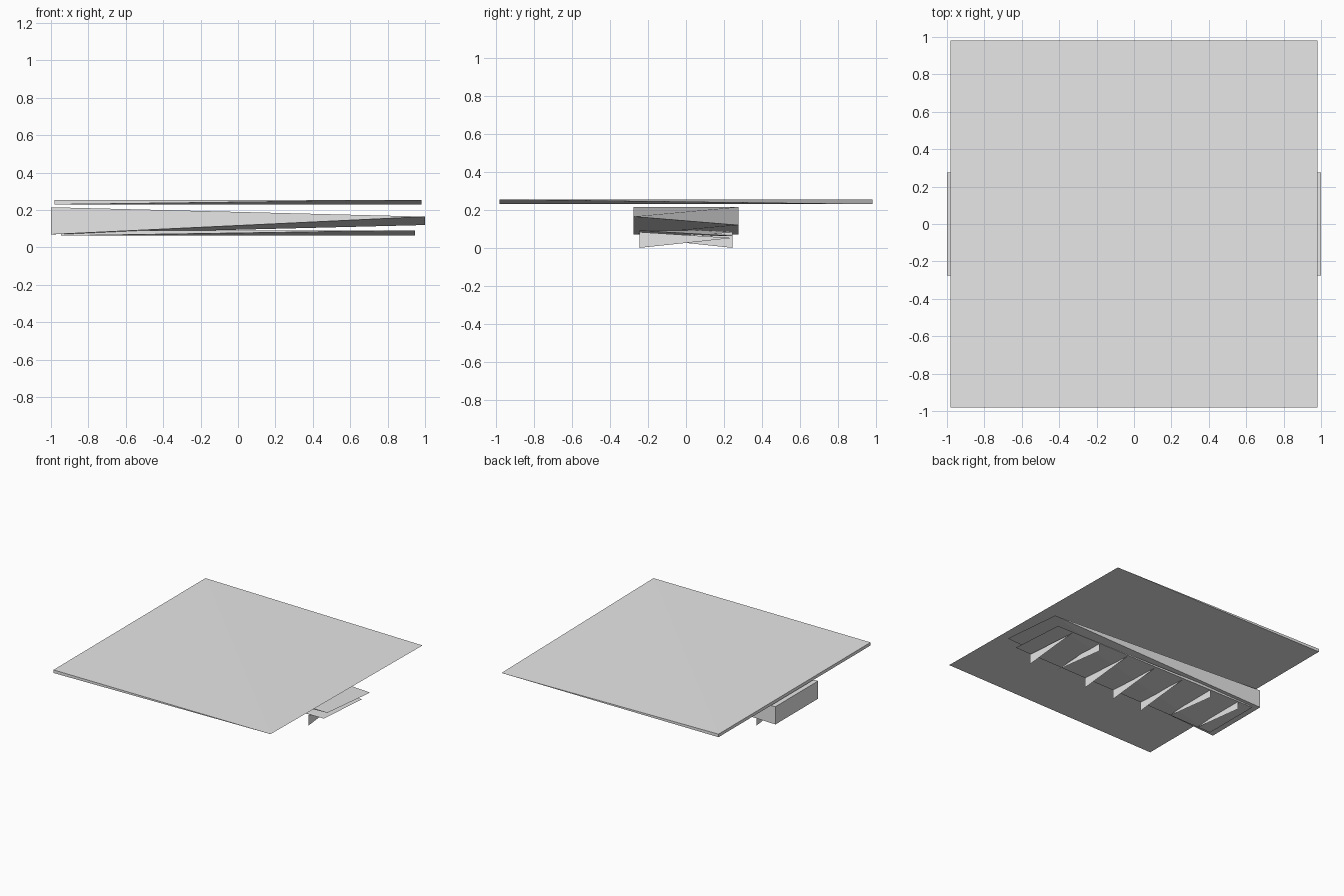
import bpy

cube = bpy.data.objects.get("Cube")
if cube:
    bpy.data.objects.remove(cube, do_unlink=True)


def make_material(name, value):
    mat = bpy.data.materials.new(name)
    mat.use_nodes = True
    colour = (value, value, value, 1)
    mat.diffuse_color = colour
    mat.node_tree.nodes["Principled BSDF"].inputs["Base Color"].default_value = colour
    return mat


def make_object(name, verts, faces, mat):
    mesh = bpy.data.meshes.new(name)
    mesh.from_pydata(verts, [], faces)
    mesh.materials.append(mat)
    obj = bpy.data.objects.new(name, mesh)
    bpy.context.collection.objects.link(obj)
    return obj


def twisted_wedge(name, half_x, half_y, bottom, top, tip_front, tip_back, mat):
    """Thick end on -x, narrowing to one tilted edge on +x."""
    x, y = half_x, half_y
    verts = [(-x, -y, bottom), (-x, y, bottom), (-x, y, top), (-x, -y, top),
             (x, -y, tip_front), (x, y, tip_back)]
    faces = [(0, 3, 2, 1),             # thick end
             (0, 4, 3), (1, 2, 5),     # front and back sides
             (3, 4, 2), (4, 5, 2),     # top
             (0, 1, 5), (0, 5, 4)]     # underside
    return make_object(name, verts, faces, mat)


grey = make_material("light grey", 0.8)
pale = make_material("pale grey", 0.86)

# Wide top panel, housing beneath it and the thin tray under the housing
twisted_wedge("top_panel", 0.98, 0.98, 0.23, 0.255, 0.255, 0.23, grey)
twisted_wedge("housing", 1.0, 0.275, 0.07, 0.215, 0.165, 0.12, grey)
twisted_wedge("tray", 0.947, 0.245, 0.063, 0.092, 0.092, 0.063, grey)

# Row of seven thin hanging fins, wide at the front (-1) or the back (1)
for i, wide in enumerate((1, 1, -1, -1, -1, 1, -1)):
    x = 0.27 * (i - 3)
    verts = [(x, wide * 0.245, 0), (x, wide * 0.245, 0.083), (x, -wide * 0.245, 0.052)]
    face = (0, 2, 1) if wide < 0 else (0, 1, 2)
    make_object(f"fin_{i + 1}", verts, [face], pale)
